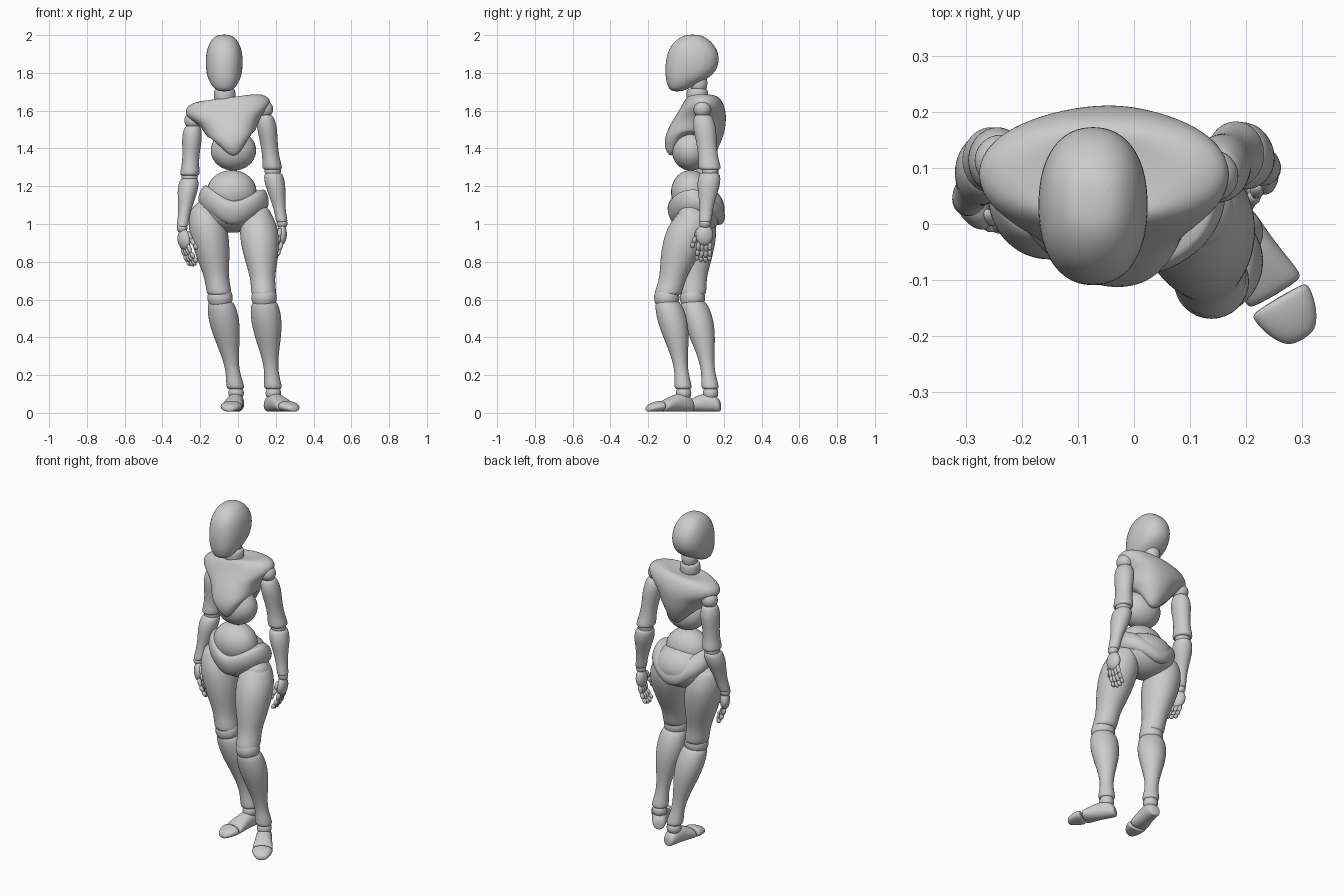
import bpy, bmesh
from math import cos, sin, pi, copysign
from mathutils import Matrix, Vector

if "Cube" in bpy.data.objects:
    bpy.data.objects.remove(bpy.data.objects["Cube"])

UP = Vector((0, 0, 1))


def finish(name, bm, subsurf=0):
    bmesh.ops.recalc_face_normals(bm, faces=bm.faces)
    me = bpy.data.meshes.new(name)
    bm.to_mesh(me)
    bm.free()
    for p in me.polygons:
        p.use_smooth = True
    ob = bpy.data.objects.new(name, me)
    bpy.context.collection.objects.link(ob)
    if subsurf:
        m = ob.modifiers.new("smooth", 'SUBSURF')
        m.levels = m.render_levels = subsurf
    return ob


def loft(name, rings, M=Matrix(), sq=2.0, lift=lambda z: 0, n=18):
    """Skin stacked ellipses (centre, rx, ry); lift raises their sides into a V."""
    bm = bmesh.new()
    loops = []
    for c, rx, ry in rings:
        loop = []
        for i in range(n):
            u, v = cos(2 * pi * i / n), sin(2 * pi * i / n)
            x = copysign(abs(u) ** (2 / sq), u) * rx * 1.03
            y = copysign(abs(v) ** (2 / sq), v) * ry * 1.03
            loop.append(bm.verts.new(M @ (Vector(c) + Vector((x, y, abs(u) * lift(c[2]))))))
        loops.append(loop)
    for a, b in zip(loops, loops[1:]):
        for i in range(n):
            bm.faces.new((a[i - 1], a[i], b[i], b[i - 1]))
    bm.faces.new(loops[0])
    bm.faces.new(loops[-1])
    return finish(name, bm, 2)


def body(x, rows):
    """Rows of height, half width, front y, back y."""
    return [((x, (f + b) / 2, z), rx, (b - f) / 2) for z, rx, f, b in rows]


def add_ball(bm, c, r, R=Matrix(), u=32, v=20):
    M = Matrix.Translation(c) @ R.to_4x4() @ Matrix.Diagonal((*r, 1))
    bmesh.ops.create_uvsphere(bm, u_segments=u, v_segments=v, radius=1, matrix=M)


def ball(name, c, *r):
    bm = bmesh.new()
    add_ball(bm, c, r if len(r) == 3 else r * 3)
    return finish(name, bm)


def limb(name, p, q, radii, aspect, start=.02, bow=0):
    """Evenly spaced radii from joint to joint, rounded ends, bowed backward."""
    k = len(radii) - 1
    ts = [start + .05 + (.9 - start) * i / k for i in range(k + 1)]
    ts = [start] + ts + [.985]
    rs = [radii[0] * .7] + radii + [radii[-1] * .83]
    loft(name, [(p.lerp(q, t) + Vector((0, bow * sin(pi * t), 0)), r, r * aspect) for t, r in zip(ts, rs)])


def tilt(angle, pivot):
    T = Matrix.Translation(pivot)
    return T @ Matrix.Rotation(angle, 4, 'Y') @ T.inverted()


# head and neck
loft("head", body(-.073, [
    (2.003, .025, .005, .065), (1.988, .058, -.035, .108), (1.94, .088, -.085, .158), (1.87, .099, -.106, .179),
    (1.79, .093, -.109, .152), (1.742, .072, -.1, .06), (1.7, .04, -.083, -.015)]), sq=2.25)
ball("neck", (-.072, .068, 1.745), .045, .045, .06)
loft("neck_collar", [((-.07, .06, z), r, r) for z, r in ((1.72, .048), (1.705, .056), (1.67, .057), (1.64, .05))])

# torso: V-shaped chest plate over a round rib cage
loft("chest_plate", body(-.055, [
    (1.662, .06, .03, .13), (1.674, .15, .01, .165), (1.65, .217, -.008, .19), (1.61, .227, -.028, .205),
    (1.575, .198, -.05, .21), (1.54, .155, -.073, .21), (1.46, .13, -.112, .198),
    (1.385, .12, -.112, .17), (1.335, .112, -.09, .145), (1.328, .095, -.07, .12)]),
    tilt(-.13, (-.055, .06, 1.63)), sq=2.15, lift=lambda z: max(0, 1.48 - z) * .95)
ball("rib_cage", (-.024, .025, 1.39), .12, .1, .107)

# hips: round belly in a tilted belt, seat and crotch below
ball("belly", (-.033, .025, 1.17), .131, .104, .115)
loft("hip_belt", body(-.025, [
    (1.1, .14, -.055, .125), (1.11, .156, -.08, .15), (1.085, .174, -.097, .182),
    (1.045, .188, -.096, .206), (1.0, .18, -.08, .206), (.96, .148, -.045, .175)]),
    tilt(.07, (-.025, .06, 1.1)), lift=lambda z: .09)
ball("seat", (-.028, .062, 1.08), .165, .142, .126)


def foot(side, ankle, heading):
    """Two-part foot lofted from heel to toe along the heading."""
    f = Vector(heading).normalized()
    F = Matrix.Translation((ankle.x, ankle.y, 0)) @ Matrix((UP.cross(f), UP, f)).transposed().to_4x4()
    for part, rows in (("_foot", ((-.055, .022, .042), (-.045, .036, .072), (0, .043, .1), (.045, .044, .094),
                                  (.12, .057, .06), (.131, .05, .05))),
                       ("_toes", ((.137, .05, .052), (.145, .058, .058), (.18, .052, .05), (.212, .036, .036),
                                  (.224, .018, .024)))):
        loft(side + part, [((0, h / 2 + .007, s), w, h / 2) for s, w, h in rows], F, sq=2.2)


def hand(side, wrist, down, inward):
    """Palm with four jointed fingers and a thumb curling inward."""
    d = Vector(down).normalized()
    n = Vector(inward)
    n = (n - d * n.dot(d)).normalized()
    a = d.cross(n)
    if a.y > 0:
        a = -a  # thumb side faces forward
    bm = bmesh.new()
    add_ball(bm, wrist, (.028, .03, .028))
    add_ball(bm, wrist + d * .062, (.028, .046, .056), Matrix((d.cross(a), a, d)).transposed())

    def chain(p, v, size, r, curl):
        for k in (1, .78, .62):
            v = (v + n * curl).normalized()
            q = p + v * size * k
            add_ball(bm, (p + q) / 2, (r, r, size * k * .6), v.to_track_quat('Z', 'Y').to_matrix(), 12, 8)
            p = q
    for i in range(4):
        off = 1.5 - i
        chain(wrist + d * .1 + a * off * .02, d + a * off * .03, .049 - .004 * abs(off), .012, .2)
    chain(wrist + d * .03 + a * .03 + n * .012, d + a * .32, .045, .013, .12)
    finish(side + "_hand", bm)


# limb pose: hip, knee, ankle, shoulder, elbow, wrist
poses = {
    "right": ((-.182, .055, 1.11), (-.095, .034, .61), (-.01, .13, .115),
              (-.238, .113, 1.548), (-.256, .114, 1.25), (-.296, .044, .978)),
    "left": ((.102, .045, 1.085), (.138, -.102, .61), (.187, -.013, .115),
             (.14, .086, 1.608), (.184, .127, 1.28), (.234, .1, 1.003))}
heading = {"right": (-.17, -1, 0), "left": (.51, -.86, 0)}
fingers = {"right": ((.17, -.2, -1), (.8, .5, 0)), "left": ((-.06, -.03, -1), (-1, -.1, 0))}

for side, pose in poses.items():
    hip, knee, ankle, shoulder, elbow, wrist = map(Vector, pose)
    # leg
    ball(side + "_hip_joint", hip.lerp(knee, .12), .075)
    limb(side + "_thigh", hip, knee, [.075, .1, .101, .092, .077, .062, .067], 1.1)
    ball(side + "_knee", knee, .067)
    limb(side + "_shin", knee, ankle, [.073, .081, .074, .058, .042, .035, .049], .98, bow=.012)
    ball(side + "_ankle", ankle - UP * .01, .041)
    foot(side, ankle, heading[side])
    # arm
    ball(side + "_shoulder", shoulder, .046)
    limb(side + "_upper_arm", shoulder, elbow, [.044, .052, .05, .046, .044, .046, .053], 1.15, .08)
    ball(side + "_elbow", elbow, .043)
    limb(side + "_forearm", elbow, wrist, [.051, .054, .045, .036, .03, .031], 1.12)
    hand(side, wrist, *fingers[side])
